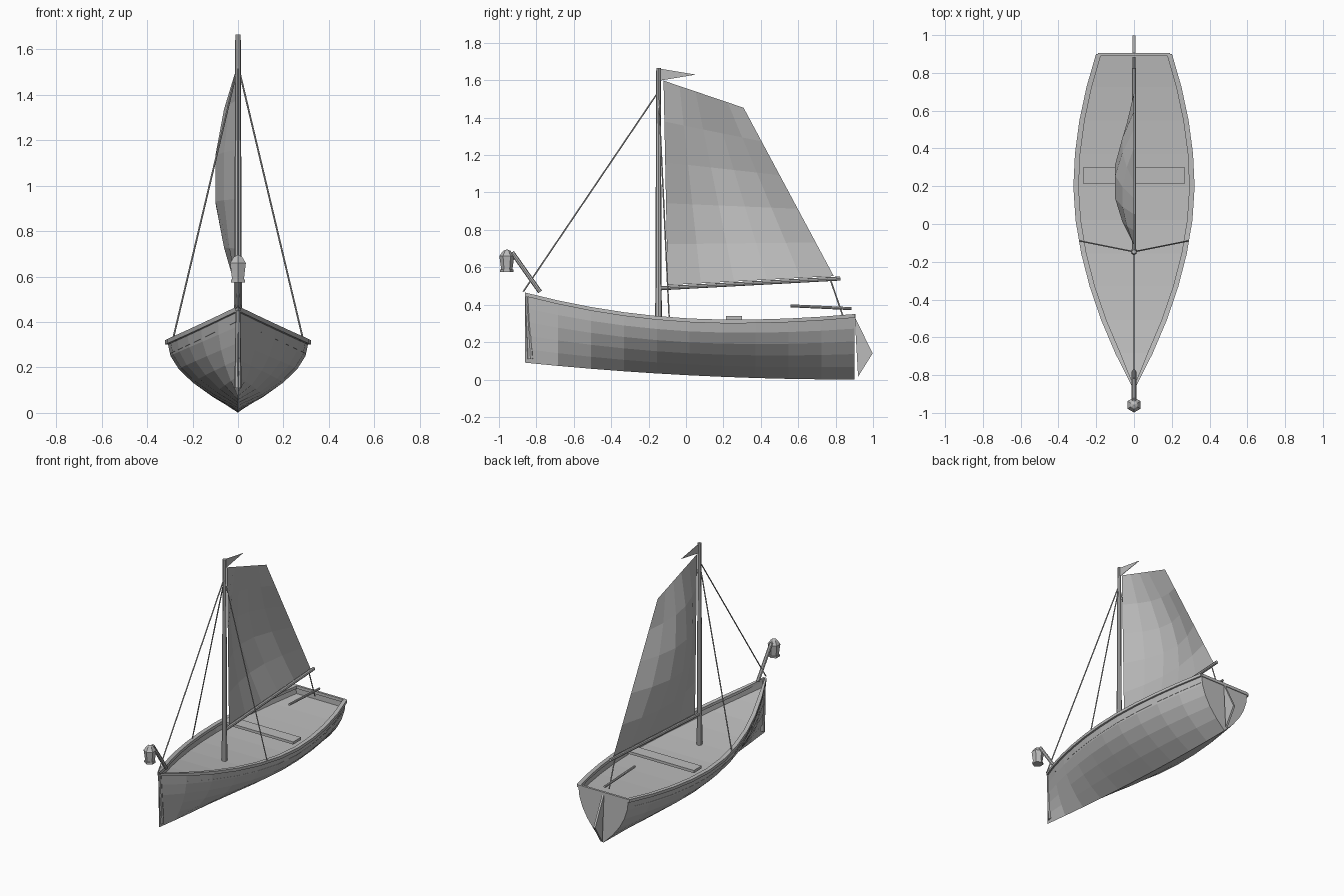
import bpy, bmesh, math
from mathutils import Vector

if "Cube" in bpy.data.objects:
    bpy.data.objects.remove(bpy.data.objects["Cube"])

mat = bpy.data.materials.new("plain_grey")
mat.diffuse_color = (0.5, 0.5, 0.5, 1)
mat.use_nodes = True
mat.node_tree.nodes["Principled BSDF"].inputs["Base Color"].default_value = mat.diffuse_color


def finish(name, bm, fix_normals=True):
    if fix_normals:
        bmesh.ops.recalc_face_normals(bm, faces=bm.faces)
    me = bpy.data.meshes.new(name)
    bm.to_mesh(me)
    bm.free()
    me.materials.append(mat)
    ob = bpy.data.objects.new(name, me)
    bpy.context.collection.objects.link(ob)
    return ob


def rod(name, a, b, r1, r2=None, sides=8):
    """Straight tapered spar or rope between two points."""
    a, b = Vector(a), Vector(b)
    bm = bmesh.new()
    bmesh.ops.create_cone(bm, cap_ends=True, segments=sides, radius1=r1,
                          radius2=r1 if r2 is None else r2, depth=(b - a).length)
    rot = (b - a).to_track_quat('Z', 'Y')
    for v in bm.verts:
        v.co = rot @ v.co + (a + b) / 2
    return finish(name, bm)


def box(name, lo, hi):
    bm = bmesh.new()
    bmesh.ops.create_cube(bm, size=1)
    for v in bm.verts:
        v.co = [l + (c + 0.5) * (h - l) for c, l, h in zip(v.co, lo, hi)]
    return finish(name, bm)


def grid(bm, rows):
    """Skin a list of point rows with quads."""
    vs = [[bm.verts.new(p) for p in row] for row in rows]
    for r0, r1 in zip(vs, vs[1:]):
        for i in range(len(r0) - 1):
            bm.faces.new((r0[i], r0[i + 1], r1[i + 1], r1[i]))
    return vs


def plate(name, yz, t):
    """Flat outline in the centre plane, given thickness t."""
    bm = bmesh.new()
    f = bm.faces.new([bm.verts.new((-t / 2, y, z)) for y, z in yz])
    ext = bmesh.ops.extrude_face_region(bm, geom=[f])
    for v in ext["geom"]:
        if isinstance(v, bmesh.types.BMVert):
            v.co.x = t / 2
    return finish(name, bm)


# Hull lines
BOW, STERN, N = -0.86, 0.90, 10
stations = [BOW + (STERN - BOW) * i / N for i in range(N + 1)]


def sheer(y):
    if y < 0.25:
        return 0.31 + 0.145 * ((0.25 - y) / 1.11) ** 2
    return 0.31 + 0.03 * ((y - 0.25) / 0.65) ** 2


def keel(y):
    return 0.09 * ((STERN - y) / (STERN - BOW)) ** 2


def beam(y):
    if y < 0.2:
        return 0.31 * (1 - ((0.2 - y) / 1.06) ** 1.85)
    return 0.31 - 0.12 * ((y - 0.2) / 0.7) ** 1.9


def side_point(y, f):
    return (beam(y) * (1 - (1 - f) ** 2), y, keel(y) + f * (sheer(y) - keel(y)))


# Hull skin with transom
bm = bmesh.new()
levels = [k / 5 for k in range(-5, 6)]
rows = []
for y in stations:
    row = []
    for f in levels:
        x, _, z = side_point(y, abs(f))
        row.append((math.copysign(x, f), y, z))
    rows.append(row)
vs = grid(bm, rows)
bm.faces.new(vs[-1])
bmesh.ops.remove_doubles(bm, verts=bm.verts, dist=0.0005)
finish("hull", bm)

# Deck, set just below the rail
bm = bmesh.new()
rows = []
for y in stations:
    f = 1 - 0.05 / (sheer(y) - keel(y))
    x, _, z = side_point(y, f)
    rows.append([(-x, y, z), (x, y, z)])
grid(bm, rows)
bmesh.ops.remove_doubles(bm, verts=bm.verts, dist=0.0005)
finish("deck", bm)

# Gunwale rails, one per side
for s, label in ((-1, "left"), (1, "right")):
    bm = bmesh.new()
    rows = []
    for y in stations:
        x, z = beam(y), sheer(y)
        rows.append([(s * max(x + dx, 0), y, z + dz) for dx, dz in
                     ((-0.017, -0.010), (-0.017, 0.010), (0.011, 0.010),
                      (0.011, -0.010), (-0.017, -0.010))])
    vs = grid(bm, rows)
    bm.faces.new(vs[-1][:4])
    bmesh.ops.remove_doubles(bm, verts=bm.verts, dist=0.0005)
    finish(label + "_gunwale", bm)
box("transom_rail", (-0.19, 0.89, 0.33), (0.19, 0.905, 0.35))
rod("stem", (0, -0.852, 0.45), (0, -0.832, 0.11), 0.010, 0.016)

# Seat across the boat
box("thwart", (-0.27, 0.215, 0.322), (0.27, 0.30, 0.34))

# Mast, boom and rigging
rod("mast", (0, -0.147, 0.27), (0, -0.147, 1.665), 0.018, 0.012)
rod("boom", (0, -0.135, 0.488), (0, 0.825, 0.54), 0.011)
rod("forestay", (0, -0.15, 1.535), (0, -0.87, 0.47), 0.004, sides=6)
for s, label in ((-1, "left"), (1, "right")):
    rod(label + "_shroud", (0, -0.147, 1.53), (s * 0.285, -0.09, 0.33), 0.004, sides=6)
rod("mainsheet", (0, 0.77, 0.54), (0, 0.837, 0.345), 0.004, sides=6)

# Sail bellied to one side
bm = bmesh.new()
tack, clew = Vector((0, -0.098, 0.505)), Vector((0, 0.79, 0.553))
throat, peak = Vector((0, -0.12, 1.598)), Vector((0, 0.308, 1.453))
rows = []
for j in range(6):
    v = j / 5
    row = []
    for i in range(6):
        u = i / 5
        p = tack.lerp(clew, u).lerp(throat.lerp(peak, u), v)
        p.x = -0.11 * math.sin(math.pi * u) * math.sin(math.pi * v)
        row.append(p)
    rows.append(row)
grid(bm, rows)
finish("sail", bm, False)

# Pennant at the masthead
plate("pennant", ((-0.14, 1.662), (0.052, 1.63), (-0.14, 1.598)), 0.003)

# Rudder and tiller
plate("rudder", ((0.902, 0.335), (0.998, 0.14), (0.92, 0.015)), 0.014)
rod("tiller", (0, 0.558, 0.394), (0, 0.885, 0.379), 0.008)

# Lantern on an arm over the bow
rod("lantern_arm", (0, -0.78, 0.468), (0, -0.93, 0.68), 0.012)
profile = ((0, 0.575), (0.036, 0.575), (0.036, 0.588), (0.030, 0.588),
           (0.035, 0.625), (0.040, 0.66), (0.020, 0.688), (0, 0.696))
bm = bmesh.new()
rows = [[(r * math.sin(k * math.pi / 3), -0.958 + r * math.cos(k * math.pi / 3), z)
         for k in range(7)] for r, z in profile]
grid(bm, rows)
bmesh.ops.remove_doubles(bm, verts=bm.verts, dist=0.0005)
bmesh.ops.dissolve_degenerate(bm, dist=0.0001, edges=bm.edges)
finish("lantern", bm)
